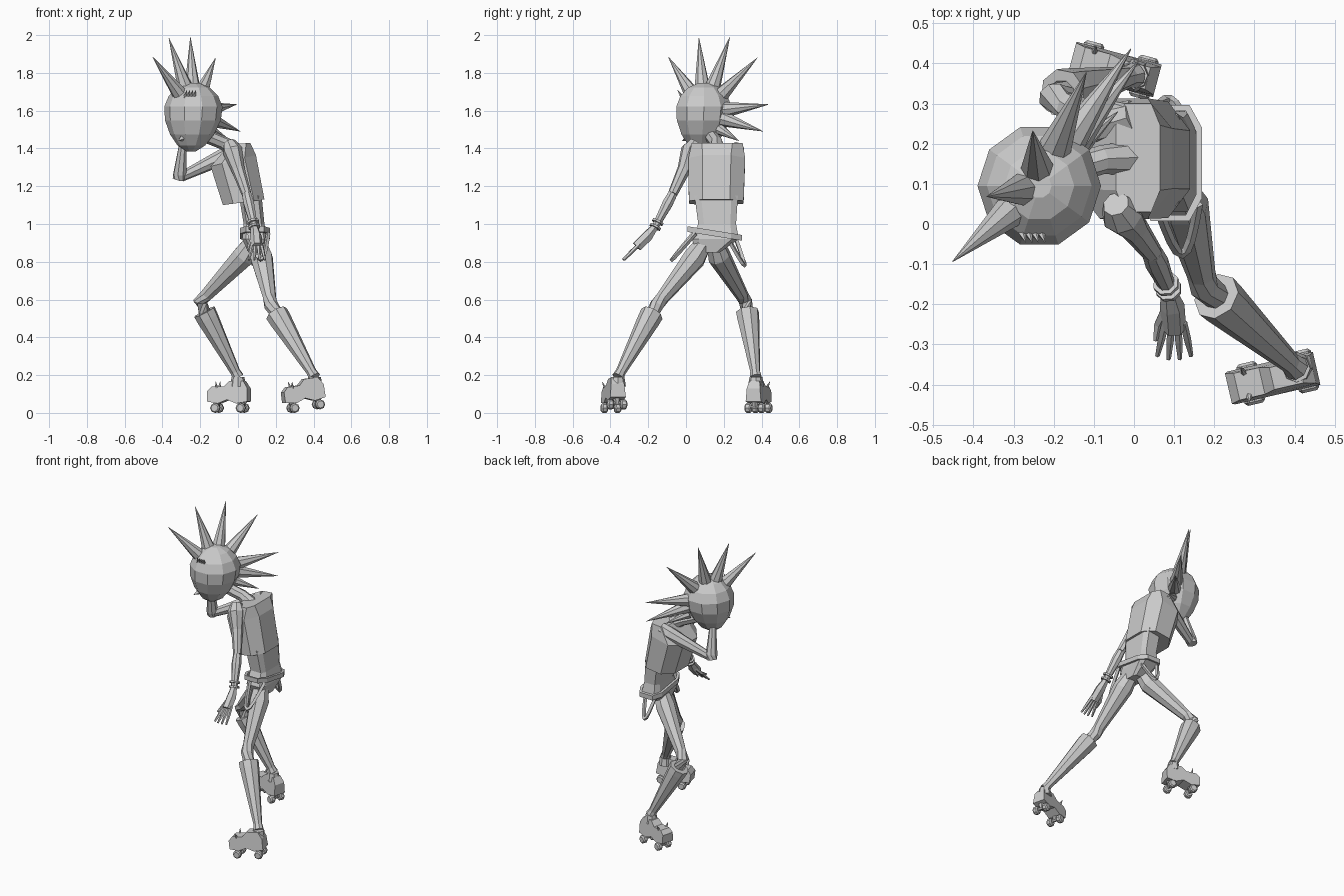
import bpy, bmesh, math
from mathutils import Vector, Matrix

if "Cube" in bpy.data.objects:
    bpy.data.objects.remove(bpy.data.objects["Cube"])

grey = bpy.data.materials.new("plain grey")
grey.diffuse_color = (.6, .6, .6, 1)
grey.use_nodes = True
grey.node_tree.nodes["Principled BSDF"].inputs["Base Color"].default_value = grey.diffuse_color


def loft(name, rings, closed=False):
    """Skin a list of equal-length point rings."""
    bm = bmesh.new()
    rows = [[bm.verts.new(point) for point in ring] for ring in rings]
    count = len(rows[0])
    following = rows[1:] + rows[:1] if closed else rows[1:]
    for lower, upper in zip(rows, following):
        for i in range(count):
            j = (i + 1) % count
            bm.faces.new((lower[i], lower[j], upper[j], upper[i]))
    if not closed:
        bm.faces.new(rows[0])
        bm.faces.new(rows[-1])
    bmesh.ops.recalc_face_normals(bm, faces=bm.faces)
    mesh = bpy.data.meshes.new(name)
    bm.to_mesh(mesh)
    bm.free()
    mesh.materials.append(grey)
    bpy.context.collection.objects.link(bpy.data.objects.new(name, mesh))


def circle(sides):
    angles = [math.tau * k / sides for k in range(sides)]
    return [Vector((math.cos(angle), math.sin(angle), 0)) for angle in angles]


def tube(name, points, radii, sides=8):
    """Round limb through the points with a radius at each one."""
    points = [Vector(point) for point in points]
    rings = []
    for i, (point, radius) in enumerate(zip(points, radii)):
        ahead = points[min(i + 1, len(points) - 1)]
        behind = points[max(i - 1, 0)]
        turn = (ahead - behind).to_track_quat('Z', 'Y')
        rings.append([point + turn @ (corner * radius) for corner in circle(sides)])
    loft(name, rings)


def spike(name, base, tip, radius, sides=8):
    tube(name, [base, tip], [radius, .001], sides)


def slab(x, y, z, depth, width, slope=0, flat=.7):
    """Rectangular section with cut corners; slope lifts its rear edge."""
    corners = [(1, -flat), (1, flat), (flat, 1), (-flat, 1),
               (-1, flat), (-1, -flat), (-flat, -1), (flat, -1)]
    return [Vector((x + depth * a, y + width * b, z + slope * a)) for a, b in corners]


# Head: an egg narrowing toward the chin
face = Vector((-.66, -.75, 0))
side = Vector((.75, -.66, 0))
up = Vector((0, 0, 1))
head = Vector((-.236, .095, 1.59))
head_rings = []
for k in range(8):
    polar = math.pi * (k + .5) / 8
    level = math.cos(polar)
    low = max(0, -level)
    middle = head + up * level * (.16 + .05 * (low > 0)) + face * .02 * low
    radius = .157 * math.sin(polar) * (1 - .2 * low)
    head_rings.append([middle + corner * radius for corner in circle(10)])
loft("head", head_rings)
spike("nose", (-.275, .035, 1.47), (-.315, -.02, 1.44), .035, 4)
for k in range(4):
    brow = Vector((-.28 + .016 * k, -.02, 1.67))
    spike("brow_spike", brow, brow + Vector((.01, -.025, .04)), .011, 5)

# Crest: long spikes fanning from forehead to nape, leaning to one side
for degrees in (134, 105, 77, 45, 6, -14):
    angle = math.radians(degrees)
    reach = (up * math.sin(angle) - face * math.cos(angle)) * .41
    reach -= side * .105 * math.sin(angle + math.radians(25))
    spike("crest_spike", head + reach * .28, head + reach, .045)
spike("nape_spike", (-.15, .18, 1.5), (-.04, .28, 1.44), .03)

# Torso
tube("neck", [(0, .165, 1.38), (-.08, .16, 1.43), (-.18, .13, 1.47)], [.045, .036, .036])
loft("shirt", [slab(.03, .16, 1.115, .11, .145, .015, .5),
               slab(-.025, .163, 1.335, .12, .15, .03, .5),
               slab(.01, .165, 1.425, .055, .135, .005, .6)])
loft("waist", [slab(.065, .16, 1.15, .06, .115), slab(.085, .165, 1, .055, .1),
               slab(.09, .155, .92, .068, .125), slab(.1, .12, .85, .045, .06)])

# Belt, lower at the rear leg, with two hanging straps
belt_rings = []
for grow, z in ((0, .965), (.015, .965), (.015, .935), (0, .935)):
    ring = slab(.09, .152, z, .065 + grow, .13 + grow, 0, .6)
    belt_rings.append([point - up * .16 * (point.y - .152) for point in ring])
loft("belt", belt_rings, closed=True)


def hanging_strap(name, start, end, sag):
    start, end, sag = Vector(start), Vector(end), Vector(sag)
    steps = [k / 8 for k in range(9)]
    points = [start.lerp(end, t) + sag * math.sin(math.pi * t) for t in steps]
    tube(name, points, [.012] * len(points), 4)


hanging_strap("front_strap", (.06, .04, .95), (.16, .05, .95), (.01, -.12, -.14))
hanging_strap("rear_strap", (.14, .22, .93), (.04, .26, .93), (0, .07, -.15))

# Lowered arm with bracelets
elbow, wrist = Vector((.045, -.07, 1.16)), Vector((.085, -.16, .99))
tube("lowered_upper_arm", [(-.045, .05, 1.43), (-.03, .025, 1.39), (0, -.01, 1.29), elbow],
     [.034, .053, .036, .026])
tube("lowered_forearm", [elbow, elbow.lerp(wrist, .3), wrist], [.026, .03, .02])
for along in (.88, 1.03):
    ends = [elbow.lerp(wrist, along + offset) for offset in (-.03, .03)]
    tube("bracelet", ends, [.033, .033])

# Open hand with spread fingers
tube("palm", [wrist, (.095, -.205, .935), (.1, -.26, .88)], [.018, .031, .03], 6)
for k in range(4):
    spread = k - 1.5
    knuckle = Vector((.1 + .015 * spread, -.245, .895))
    tip = Vector((.1 + .028 * spread, -.34 + .008 * abs(spread), .81))
    tube("finger", [knuckle, knuckle.lerp(tip, .5), tip], [.01, .01, .006], 5)
tube("thumb", [(.085, -.2, .935), (.06, -.25, .88), (.053, -.29, .86)], [.014, .011, .006], 5)

# Raised arm with the hand against the head
tube("raised_upper_arm", [(0, .27, 1.4), (-.05, .255, 1.37), (-.3, .175, 1.25)], [.04, .046, .026])
tube("raised_forearm", [(-.315, .175, 1.235), (-.308, .17, 1.265), (-.29, .13, 1.43)], [.032, .036, .021])
tube("raised_hand", [(-.29, .13, 1.42), (-.29, .1, 1.46), (-.27, .06, 1.49)], [.022, .034, .015], 6)


def skate(name, place):
    """Four-wheeled boot with its toe on local +x, moved by a matrix."""
    def at(x, y, z):
        return place @ Vector((x, y, z))

    outline = [(-.11, .06), (-.11, .13), (-.085, .17), (-.01, .17), (.02, .14), (.085, .14),
               (.11, .115), (.11, .06), (.05, .05), (0, .07), (-.05, .05)]
    loft(name + "_skate_boot", [[at(x, sign * (.042 - .2 * max(0, z - .1)), z) for x, z in outline]
                                for sign in (-1, 1)])
    for x in (-.075, .065):
        tube(name + "_axle", [at(x, -.035, .03), at(x, .035, .03)], [.01, .01], 6)
        tube(name + "_truck", [at(x, 0, .06), at(x, 0, .03)], [.022, .012], 6)
        for y in (-.036, .036):
            profile = [(-.017, .019), (-.01, .026), (.01, .026), (.017, .019)]
            tube(name + "_wheel", [at(x, y + offset, .026) for offset, radius in profile],
                 [radius for offset, radius in profile])
    for sign in (-1, 1):
        spike(name + "_toe_spike", at(.06, .027 * sign, .13), at(.06, .045 * sign, .165), .01, 6)


def leg(name, hip, thigh, knee, calf, ankle, sole, heading, pitch):
    """Thigh, flared boot shaft, ankle and skate."""
    hip, thigh, knee, calf, ankle = map(Vector, (hip, thigh, knee, calf, ankle))
    tube(name + "_thigh", [hip, thigh, knee.lerp(thigh, .15), knee, calf],
         [.045, .062, .036, .038, .034])
    tube(name + "_boot_shaft", [calf, calf.lerp(ankle, .1), ankle.lerp(calf, .08), ankle],
         [.062, .06, .027, .032])
    tube(name + "_ankle", [ankle, ankle - up * .05], [.034, .042])
    turn = Matrix.Rotation(math.radians(heading), 4, 'Z') @ Matrix.Rotation(pitch, 4, 'Y')
    skate(name, Matrix.Translation(sole) @ turn)


leg("front", (.1, .1, .91), (.125, .045, .82), (.175, -.155, .57), (.205, -.18, .525),
    (.405, -.36, .19), (.357, -.382, .009), -167, .14)
leg("rear", (.08, .15, .91), (.03, .175, .83), (-.2, .315, .59), (-.178, .325, .535),
    (0, .37, .19), (-.048, .385, 0), 165, 0)
